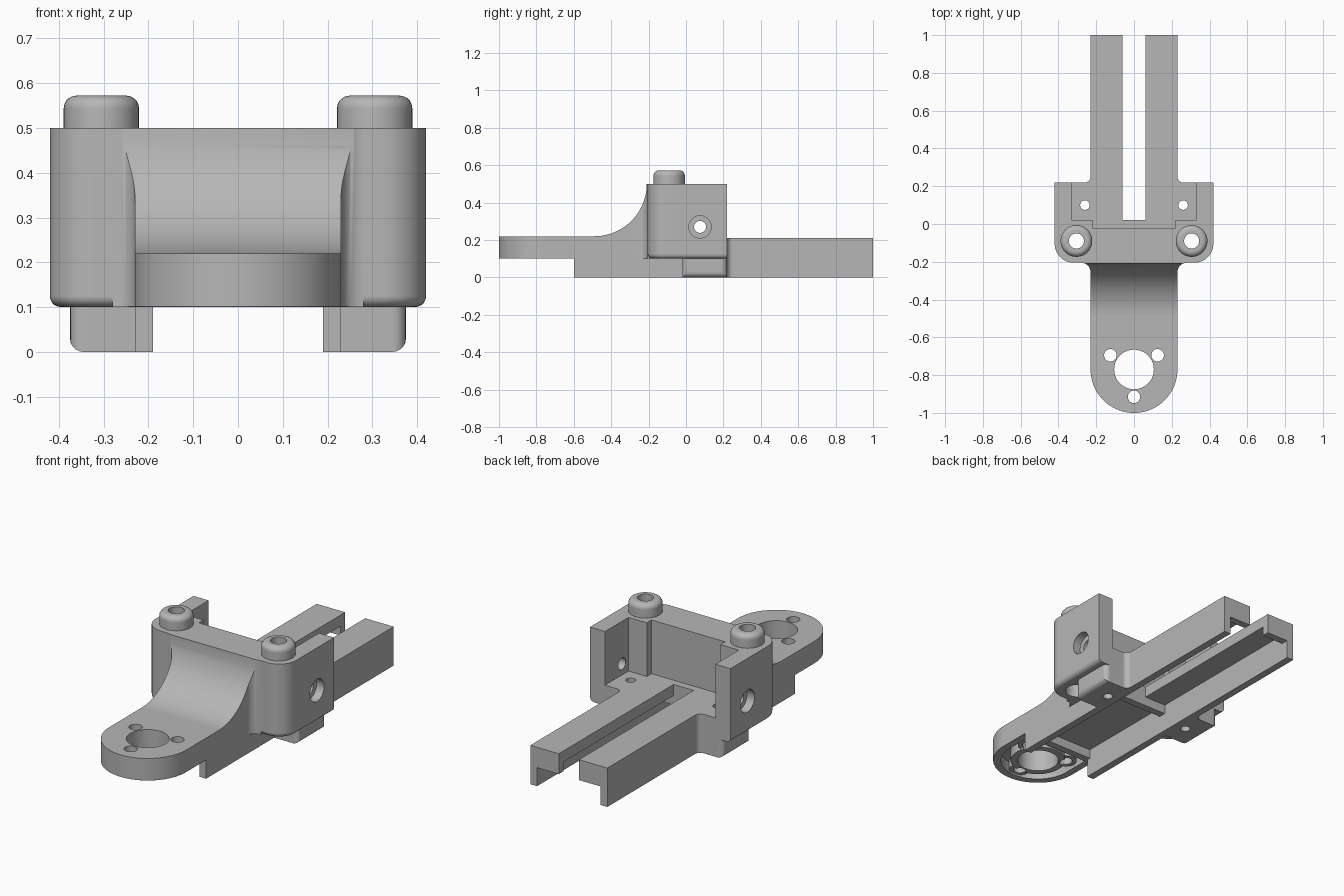
import bpy, bmesh
from math import sin, cos, pi, radians
from mathutils import Vector

if "Cube" in bpy.data.objects:
    bpy.data.objects.remove(bpy.data.objects["Cube"], do_unlink=True)

grey = bpy.data.materials.new("plain grey")
grey.use_nodes = True
COLOUR = (0.47, 0.47, 0.47, 1)
grey.diffuse_color = COLOUR
grey.node_tree.nodes["Principled BSDF"].inputs["Base Color"].default_value = COLOUR


def arc(cx, cy, r, a0, a1, n=14):
    """Points on a circular arc, angles in degrees."""
    angles = [radians(a0 + (a1 - a0) * i / n) for i in range(n + 1)]
    return [(cx + r * cos(a), cy + r * sin(a)) for a in angles]


def mirrored(half):
    """Close a right-hand outline with its mirror image, dropping doubled points."""
    pts = []
    for x, y in half + [(-x, y) for x, y in reversed(half)]:
        if not pts or (Vector((x, y)) - Vector(pts[-1])).length > 1e-5:
            pts.append((x, y))
    if (Vector(pts[0]) - Vector(pts[-1])).length < 1e-5:
        pts.pop()
    return pts


def prism(name, pts, lo, hi, axis="z", bevel=0, pick=None):
    """Extrude an outline along z (x, y points) or x (y, z points)."""
    place = (lambda p, h: (p[0], p[1], h)) if axis == "z" else (lambda p, h: (h, p[0], p[1]))
    bm = bmesh.new()
    base = bm.faces.new([bm.verts.new(place(p, lo)) for p in pts])
    shift = Vector((0, 0, hi - lo)) if axis == "z" else Vector((hi - lo, 0, 0))
    new = bmesh.ops.extrude_face_region(bm, geom=[base])["geom"]
    bmesh.ops.translate(bm, vec=shift, verts=[g for g in new if isinstance(g, bmesh.types.BMVert)])
    if bevel:
        edges = [e for e in bm.edges if pick(*[v.co for v in e.verts])]
        bmesh.ops.bevel(bm, geom=edges, offset=bevel, segments=5, profile=0.5,
                        affect="EDGES", clamp_overlap=True)
    bmesh.ops.recalc_face_normals(bm, faces=bm.faces)
    mesh = bpy.data.meshes.new(name)
    bm.to_mesh(mesh)
    bm.free()
    mesh.materials.append(grey)
    obj = bpy.data.objects.new(name, mesh)
    bpy.context.collection.objects.link(obj)
    return obj


def box(x0, x1, y0, y1, z0, z1, **kw):
    return prism("block", [(x0, y0), (x1, y0), (x1, y1), (x0, y1)], z0, z1, **kw)


def rod(x, y, r, z0, z1, **kw):
    return prism("rod", arc(x, y, r, 0, 360, 40)[:-1], z0, z1, **kw)


def combine(target, tool, operation):
    mod = target.modifiers.new(operation, "BOOLEAN")
    mod.operation, mod.object, mod.solver = operation, tool, "EXACT"
    bpy.context.view_layer.objects.active = target
    bpy.ops.object.modifier_apply(modifier=mod.name)
    bpy.data.objects.remove(tool, do_unlink=True)


def add(tool):
    combine(bracket, tool, "UNION")


def cut(tool):
    combine(bracket, tool, "DIFFERENCE")


def finish(obj):
    bpy.ops.object.select_all(action="DESELECT")
    obj.select_set(True)
    bpy.context.view_layer.objects.active = obj
    bpy.ops.object.shade_smooth_by_angle(angle=radians(30))
    mod = obj.modifiers.new("even_shading", "WEIGHTED_NORMAL")
    mod.keep_sharp = True


def at_height(z):
    return lambda a, b: abs(a.z - z) < 1e-4 and abs(b.z - z) < 1e-4


HUB = -0.77      # y of the round end's centre
FLOOR = 0.21     # top of the rails and of the pocket floor

# Round-ended arm, flaring into the block, with a concave sweep on top
arm_half = arc(0, HUB, 0.23, -90, 0, 24) + arc(0.28, -0.255, 0.05, 180, 90, 8) + [(0.28, -0.1)]
bracket = prism("bracket", mirrored(arm_half), 0.1, 0.5, bevel=0.02,
                pick=lambda a, b: at_height(0.1)(a, b) and min(a.y, b.y) < -0.21)
sweep = [(-1.1, 0.22)] + arc(-0.49, 0.5, 0.28, -90, 0, 24) + [(-0.21, 0.6), (-1.1, 0.6)]
cut(prism("sweep", sweep, -0.5, 0.5, axis="x"))

# Main block with rounded front corners and a soft lower edge
block_half = [(0, -0.205)] + arc(0.32, -0.105, 0.1, -90, 0) + [(0.42, 0.22)]
add(prism("main_block", mirrored(block_half), 0.1, 0.5, bevel=0.025,
          pick=lambda a, b: at_height(0.1)(a, b) and min(a.y, b.y) < 0.2))

# Long rails with small fillets where they leave the block
rail_half = [(0.23, -0.6), (0.23, 0.1), (0.26, 0.1)] + arc(0.26, 0.25, 0.03, 270, 180, 6) + [(0.23, 1)]
add(prism("rails", mirrored(rail_half), 0, FLOOR))

# Side pads under the block
for s in (-1, 1):
    x0, x1 = sorted((s * 0.2, s * 0.375))
    add(box(x0, x1, -0.02, 0.22, 0, 0.18, bevel=0.03,
            pick=lambda a, b: min(abs(a.x), abs(b.x)) > 0.37 and (max(a.z, b.z) < 0.01 or abs(a.z - b.z) > 0.1)))

# Open pocket at the back of the block
cut(box(-0.33, 0.33, 0.02, 0.23, FLOOR, 0.6))
cut(box(-0.22, 0.22, -0.02, 0.1, FLOOR, 0.6))

# Channel underneath, deeper between the cross ribs
cut(box(-0.19, 0.19, -0.7, 1.1, -0.1, 0.1))
for y0, y1 in ((-0.58, -0.02), (0.02, 0.96)):
    cut(box(-0.19, 0.19, y0, y1, -0.05, 0.15))

# Recess under the round end, with bosses around its holes
recess_half = arc(0, HUB, 0.19, -90, 0, 20) + [(0.19, -0.62)]
cut(prism("recess", mirrored(recess_half), 0, 0.16))
small_holes = [(-0.125, -0.695), (0.125, -0.695), (0, -0.915)]
add(rod(0, HUB, 0.14, 0.1, 0.19))
for x, y in small_holes:
    add(rod(x, y, 0.055, 0.11, 0.18))

# Slot between the rails, and the holes in the arm
cut(box(-0.06, 0.06, 0.02, 1.2, -0.2, 0.4))
cut(rod(0, HUB, 0.105, -0.1, 0.4))
for x, y in small_holes:
    cut(rod(x, y, 0.033, -0.1, 0.4))

# Pin, bolt and cross holes on both sides
for s in (-1, 1):
    cut(rod(s * 0.26, 0.1, 0.025, -0.1, 0.3))
    cut(rod(s * 0.305, -0.09, 0.04, 0, 0.6))
    cut(rod(s * 0.305, -0.09, 0.062, 0, 0.18))
    for r, inner in ((0.032, 0.3), (0.06, 0.375)):
        lo, hi = sorted((s * inner, s * 0.5))
        cut(prism("cross_hole", arc(0.075, 0.27, r, 0, 360, 40)[:-1], lo, hi, axis="x"))
finish(bracket)

# Rounded collars over the bolt holes
for s, side in ((-1, "right"), (1, "left")):
    collar = rod(s * 0.305, -0.09, 0.084, 0.5, 0.572, bevel=0.028, pick=at_height(0.572))
    collar.name = side + "_collar"
    combine(collar, rod(s * 0.305, -0.09, 0.04, 0.4, 0.7), "DIFFERENCE")
    finish(collar)
